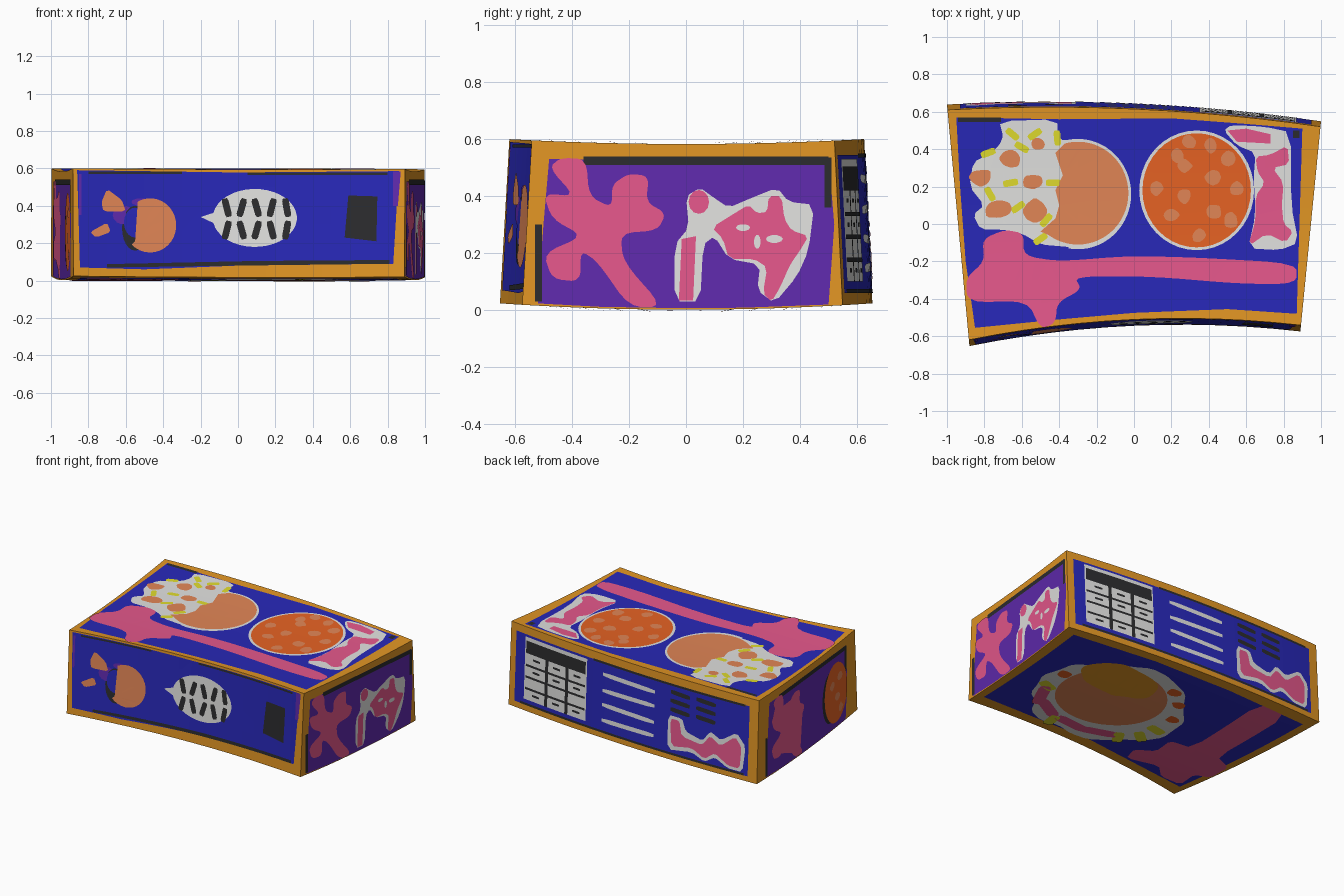
import bpy, bmesh, math, random
from mathutils import Vector
random.seed(4)


def mat(name, rgb):
    m = bpy.data.materials.new(name)
    lin = [((c / 255 + 0.055) / 1.055) ** 2.4 if c > 10 else c / 3294 for c in rgb]
    m.diffuse_color = (*lin, 1)
    return m


GOLD = mat("golden_trim", (226, 150, 36))
BLUE = mat("deep_blue", (40, 40, 184))
PINK = mat("pink", (230, 88, 140))
WHITE = mat("off_white", (226, 226, 224))
PEACH = mat("peach", (226, 134, 86))
ORANGE = mat("burnt_orange", (234, 100, 36))
YELLOW = mat("yellow", (224, 220, 46))
PURPLE = mat("purple", (96, 42, 174))
BLACK = mat("charcoal", (44, 44, 46))


# The six gently warped box surfaces
def front(x, z):
    t = x / 0.885
    return -0.615 + 0.04 * t + 0.07 * (1 - t * t) + 0.035 * z / 0.6

def back(x, z):
    return 0.595 - 0.045 * x + 0.05 * (1 - x * x) - 0.03 * z / 0.6

def right(y, z): return 0.946 + 0.0982 * y
def left(y, z): return -0.9405 - 0.093 * y
def top(x, y): return 0.6 - 0.017 * (1 - (y / 0.62) ** 2)
def bottom(x, y): return 0.002 + 0.02 * (y / 0.62) ** 2


SIDES = {
    "front": (lambda a, b, d: (a, front(a, b) - d, b), (0, -1, 0)),
    "back": (lambda a, b, d: (a, back(a, b) + d, b), (0, 1, 0)),
    "right": (lambda a, b, d: (right(a, b) + d, a, b), (1, 0, 0)),
    "left": (lambda a, b, d: (left(a, b) - d, a, b), (-1, 0, 0)),
    "top": (lambda a, b, d: (a, b, top(a, b) + d), (0, 0, 1)),
    "bottom": (lambda a, b, d: (a, b, bottom(a, b) - d), (0, 0, -1)),
}


def finish(bm, name, material):
    me = bpy.data.meshes.new(name)
    bm.to_mesh(me)
    bm.free()
    me.materials.append(material)
    bpy.context.collection.objects.link(bpy.data.objects.new(name, me))


def plate(side, name, material, layer, *polys):
    """Thin painted shapes, sliced so they follow the warped surface."""
    bm = bmesh.new()
    for p in polys:
        bm.faces.new([bm.verts.new((a, b, 0)) for a, b in p])
    bmesh.ops.triangulate(bm, faces=bm.faces[:])
    for axis in (0, 1):
        for i in range(-9, 10):
            co, no = Vector(), Vector()
            co[axis], no[axis] = i / 10, 1
            bmesh.ops.bisect_plane(bm, geom=bm.verts[:] + bm.edges[:] + bm.faces[:],
                                   plane_co=co, plane_no=no)
    fn, out = SIDES[side]
    for v in bm.verts:
        v.co = fn(v.co.x, v.co.y, 0.0016 * layer)
    bm.normal_update()
    for f in bm.faces:
        if f.normal.dot(Vector(out)) < 0:
            f.normal_flip()
    finish(bm, side + "_" + name, material)


def soft(p, n=2, k=0.2):
    """Round a polygon by cutting its corners."""
    for _ in range(n):
        p = [(a[0] + (b[0] - a[0]) * t, a[1] + (b[1] - a[1]) * t)
             for a, b in zip(p, p[1:] + p[:1]) for t in (k, 1 - k)]
    return p

def ell(cx, cy, rx, ry, n=40, a0=0, a1=360):
    k = n if a1 - a0 == 360 else n - 1
    ang = [math.radians(a0 + (a1 - a0) * i / k) for i in range(n)]
    return [(cx + rx * math.cos(a), cy + ry * math.sin(a)) for a in ang]

def blob(cx, cy, rx, ry, n=8, j=0.2):
    return soft([(cx + (x - cx) * s, cy + (y - cy) * s) for x, y in ell(cx, cy, rx, ry, n)
                 for s in [1 + random.uniform(-j, j)]], 1)

def bar(cx, cy, l, w, deg=0):
    c, s = math.cos(math.radians(deg)), math.sin(math.radians(deg))
    return soft([(cx + x * c - y * s, cy + x * s + y * c)
                 for x, y in ((-l/2, -w/2), (l/2, -w/2), (l/2, w/2), (-l/2, w/2))], 1, .15)

def rect(x0, y0, x1, y1):
    return [(x0, y0), (x1, y0), (x1, y1), (x0, y1)]


# Box body: a subdivided cube warped onto the six surfaces
bm = bmesh.new()
bmesh.ops.create_cube(bm, size=2)
bmesh.ops.subdivide_edges(bm, edges=bm.edges[:], cuts=11, use_grid_fill=True)
for v in bm.verts:
    u, w, h = [(c + 1) / 2 for c in v.co]
    x, y, z = 0, 1.2 * w - 0.6, 0.6 * h
    for _ in range(8):
        x = left(y, z) * (1 - u) + right(y, z) * u
        y = front(x, z) * (1 - w) + back(x, z) * w
        z = bottom(x, y) * (1 - h) + top(x, y) * h
    v.co = (x, y, z)
finish(bm, "box_body", GOLD)

# Top: panel, splash with crumbs, two discs, pink ribbon
plate("top", "panel", BLUE, 1, [(-.95, .57), (-.4, .56), (.2, .565), (.6, .535), (.9, .51), (.87, -.48),
      (.5, -.455), (0, -.475), (-.4, -.51), (-.85, -.555), (-.9, -.2), (-.93, .2)])
plate("top", "edge_patch", BLACK, 2, rect(-.94, .545, -.71, .57), rect(.85, .46, .885, .50))
plate("top", "splash", WHITE, 2, soft([(-.72, .55), (-.41, .56), (-.41, .45), (-.28, .45), (-.28, -.13),
      (-.38, -.12), (-.5, -.11), (-.6, -.05), (-.7, -.03), (-.82, -.03), (-.86, .05), (-.8, .1),
      (-.88, .2), (-.86, .33), (-.78, .37), (-.72, .42), (-.7, .47)], 1))
plate("top", "disc_rims", WHITE, 2.5, ell(-.3, .16, .285, .295, 40, -100, 100), ell(.335, .18, .307, .32))
plate("top", "peach_disc", PEACH, 3.5, [(-.42, .38)] + ell(-.3, .165, .27, .275, 40, -125, 105)[::-1]
      + [(-.5, -.04), (-.42, .03), (-.4, .1), (-.42, .18), (-.38, .26)])
plate("top", "orange_disc", ORANGE, 3.5, ell(.335, .18, .29, .305))
plate("top", "disc_spots", PEACH, 4.5, *[blob(x, y, .04, .04) for x, y in (
      (.23, .37), (.29, .44), (.5, .35), (.27, .31), (.42, .25), (.12, .19), (.27, .15),
      (.55, .19), (.2, .05), (.43, .07), (.52, .02), (.35, -.06), (.41, .42))])
plate("top", "crumbs", PEACH, 3.5, *[blob(x, y, a, b) for x, y, a, b in (
      (-.66, .35, .06, .06), (-.82, .25, .06, .045), (-.54, .23, .06, .04),
      (-.72, .08, .085, .055), (-.53, .07, .06, .06), (-.51, .43, .035, .035))])
plate("top", "shreds", YELLOW, 3.5, *[bar(x, y, .08, .036, a) for x, y, a in (
      (-.65, .48, 140), (-.53, .48, 35), (-.41, .46, 95), (-.78, .38, 20), (-.66, .22, 10), (-.6, .41, 150),
      (-.62, .09, 35), (-.43, .22, 0), (-.5, -.08, 35), (-.47, .02, 50), (-.77, .16, 120))])
plate("top", "corner_backing", WHITE, 2, soft([(.48, .5), (.52, .53), (.7, .52), (.84, .49), (.84, .1), (.88, -.1),
      (.78, -.14), (.61, -.13), (.65, .05), (.64, .25), (.65, .38), (.55, .42)], 1))
plate("top", "corner_squiggle", PINK, 3, [(.5, .5), (.6, .51), (.73, .48), (.73, .43), (.55, .44)],
      soft([(.65, .36), (.73, .37), (.82, .42), (.83, .32), (.74, .3), (.8, .22), (.79, .1), (.8, 0), (.85, -.04),
            (.81, -.1), (.71, -.05), (.61, -.12), (.65, .02), (.65, .15), (.7, .22), (.66, .28)], 1))
plate("top", "ribbon", PINK, 3, soft([(-.81, -.08), (-.69, -.03), (-.59, -.05), (-.59, -.17), (-.4, -.2), (-.02, -.17),
      (.35, -.18), (.87, -.21), (.87, -.32), (.57, -.32), (.09, -.28), (-.32, -.28), (-.28, -.35),
      (-.41, -.42), (-.42, -.53), (-.5, -.56), (-.57, -.41), (-.89, -.42), (-.9, -.29), (-.8, -.2)]))

# Front: panel, crescent with crumbs, oval badge, dark square
plate("front", "panel", BLUE, 1, [(-.86, .59), (0, .578), (.86, .585), (.83, .09), (0, .08), (-.5, .06), (-.845, .07)])
plate("front", "dark_edges", BLACK, 2, [(-.7, .07), (0, .08), (.81, .09), (.81, .11), (.1, .105), (-.7, .088)],
      rect(-.8, .57, -.3, .582), rect(.05, .565, .8, .578))
plate("front", "purple_edges", PURPLE, 2, [(.83, .4), (.83, .583), (.87, .583), (.855, .4)],
      rect(-.85, .35, -.838, .57), ell(-.61, .35, .06, .05, 14), ell(-.52, .42, .05, .02, 12))
plate("front", "crescent_shadow", BLACK, 2, ell(-.55, .28, .07, .12, 24))
plate("front", "crescent", PEACH, 3, ell(-.47, .295, .14, .145, 24, -135, 118)
      + [(-.5, .39), (-.46, .35), (-.45, .28), (-.49, .22), (-.55, .21)])
plate("front", "crescent_hollow", BLUE, 2.5, ell(-.55, .31, .06, .08, 20))
plate("front", "crumbs", PEACH, 3, soft([(-.73, .42), (-.7, .49), (-.62, .43), (-.6, .37), (-.72, .37)], 1, .15),
      soft([(-.79, .26), (-.7, .31), (-.68, .26), (-.76, .23)], 1, .15))
plate("front", "badge", WHITE, 2, [(-.2, .34)] + ell(.09, .335, .225, .155, 36, -170, 170))
plate("front", "badge_marks", BLACK, 3, *[bar(x, .33 + s * .06, .1, .036, 90 + s * d)
      for x, d in ((-.06, 14), (.02, -16), (.1, 16), (.18, -14), (.26, 10)) for s in (-1, 1)])
plate("front", "dark_square", BLACK, 2, [(.57, .23), (.74, .21), (.745, .45), (.59, .455)])

# Right and left: purple panels with dark edges and a pink splat
PANEL = [(-.48, .53), (0, .525), (.5, .54), (.52, .3), (.5, .02), (.2, .009), (0, .007), (-.3, .012), (-.52, .024), (-.5, .3)]
SPLAT = soft([(-.48, .5), (-.44, .535), (-.35, .53), (-.34, .4), (-.26, .36), (-.26, .44), (-.2, .48), (-.13, .47),
              (-.14, .38), (-.07, .34), (-.1, .28), (-.23, .27), (-.22, .17), (-.08, .012), (-.2, .012), (-.31, .17),
              (-.37, .21), (-.37, .1), (-.47, .11), (-.5, .2), (-.36, .26), (-.47, .32), (-.5, .41), (-.39, .4)])
EDGES = [rect(-.36, .51, .5, .54), rect(.485, .36, .51, .535), rect(-.53, .03, -.505, .3)]
for side, s, o in (("right", 1, 0), ("left", -1, -.04)):
    plate(side, "panel", PURPLE, 1, [(s * y, z) for y, z in PANEL])
    plate(side, "dark_edges", BLACK, 2, *[[(s * y, z) for y, z in e] for e in EDGES])
    plate(side, "splat", PINK, 3, [(s * y + o, z) for y, z in SPLAT])
plate("right", "backing", WHITE, 2, soft([(-.04, .03), (-.04, .23), (.01, .29), (0, .4), (.05, .43), (.09, .4),
      (.15, .36), (.22, .39), (.32, .43), (.36, .38), (.45, .37), (.43, .21), (.39, .12), (.31, .025), (.25, .07),
      (.26, .16), (.15, .18), (.1, .26), (.06, .23), (.05, .03)], 1))
plate("right", "squiggle", PINK, 3, [(-.025, .035), (-.015, .25), (.035, .26), (.025, .035)],
      ell(.045, .38, .036, .042, 12), soft([(.09, .29), (.17, .34), (.22, .37), (.25, .34), (.285, .345), (.29, .4),
      (.335, .4), (.345, .32), (.37, .28), (.43, .26), (.4, .21), (.365, .16), (.33, .08), (.3, .03), (.27, .06),
      (.285, .15), (.24, .18), (.15, .18), (.13, .25)], 1))
plate("right", "gaps", WHITE, 4, ell(.2, .29, .025, .012, 10), ell(.31, .25, .03, .014, 10), ell(.25, .24, .012, .025, 10))
plate("left", "cookie_rim", BLACK, 2, ell(-.3, .25, .1, .18, 28))
plate("left", "cookie", ORANGE, 3, ell(-.37, .26, .145, .21, 32))
plate("left", "cookie_spots", PEACH, 4, *[blob(y, z, .03, .03) for y, z in (
      (-.42, .36), (-.32, .32), (-.39, .23), (-.43, .14))])

# Back: panel, table, rows of lines, pink squiggle
plate("back", "panel", BLUE, 1, rect(-.93, .06, .95, .545))
plate("back", "dark_edges", BLACK, 2, rect(-.9, .06, .9, .075), rect(-.9, .535, .3, .55))
plate("back", "table", WHITE, 2, rect(.35, .1, .87, .53))
plate("back", "table_lines", BLACK, 3, rect(.36, .42, .86, .505), *[rect(x, .1, x + .025, .43) for x in (.5, .67)],
      *[rect(.36, z, .86, z + .015) for z in (.17, .25, .33)],
      *[bar(x, z, .06, .015) for x in (.43, .6, .77) for z in (.14, .3, .385)])
plate("back", "white_lines", WHITE, 2, *[bar(.01, z, .42, .03, a)
      for z, a in ((.46, 1), (.355, -1), (.25, 1), (.15, -1))])
plate("back", "dark_lines", BLACK, 2, *[bar(x, z, .15, .03, 3) for x in (-.4, -.6) for z in (.37, .43, .49)])
plate("back", "backing", WHITE, 2, soft([(-.31, .33), (-.42, .33), (-.45, .25), (-.58, .22), (-.64, .3), (-.72, .26),
      (-.84, .34), (-.91, .26), (-.89, .08), (-.78, .08), (-.68, .13), (-.6, .08), (-.5, .12), (-.31, .09)], 1, .15))
plate("back", "squiggle", PINK, 3, soft([(-.33, .31), (-.4, .31), (-.42, .21), (-.58, .19), (-.64, .27), (-.72, .22),
      (-.83, .31), (-.88, .25), (-.87, .1), (-.78, .1), (-.68, .16), (-.6, .1), (-.5, .15), (-.34, .12)], 1, .15))

# Bottom: panel, ragged splash with discs, pink splat with a bar
plate("bottom", "panel", BLUE, 1, [(-.93, .56), (-.3, .585), (.3, .57), (.92, .5), (.85, -.47), (0, -.45), (-.84, -.55)])
plate("bottom", "splash", WHITE, 2, blob(.2, .0, .53, .47, 26, .07))
plate("bottom", "peach_disc", PEACH, 3, ell(.24, .06, .37, .34))
plate("bottom", "golden_disc", GOLD, 4, blob(.34, .26, .28, .17, 20, .06))
plate("bottom", "pink_pieces", PINK, 4, *[bar(x, y, .24, .08, a) for x, y, a in (
      (.6, -.2, 65), (.46, -.3, 30), (.22, -.36, 5), (.02, -.33, -20))])
plate("bottom", "shreds", YELLOW, 4, *[bar(x, y, .13, .07, a) for x, y, a in (
      (-.22, -.2, 40), (-.12, -.3, 60), (-.24, -.07, 10), (.34, -.41, 80), (.65, -.08, 20))])
plate("bottom", "crumbs", ORANGE, 4, *[blob(x, y, .05, .04) for x, y in (
      (-.24, .1), (-.15, .26), (-.03, .36), (.66, .1))])
plate("bottom", "ribbon", PINK, 2.5, soft([(-.55, .58), (-.78, .57), (-.76, -.08), (-.9, -.14), (-.9, -.32), (-.8, -.36),
      (-.82, -.52), (-.66, -.52), (-.56, -.42), (-.34, -.48), (-.3, -.36), (-.42, -.28), (-.4, -.12), (-.56, -.1)], 1, .15))
